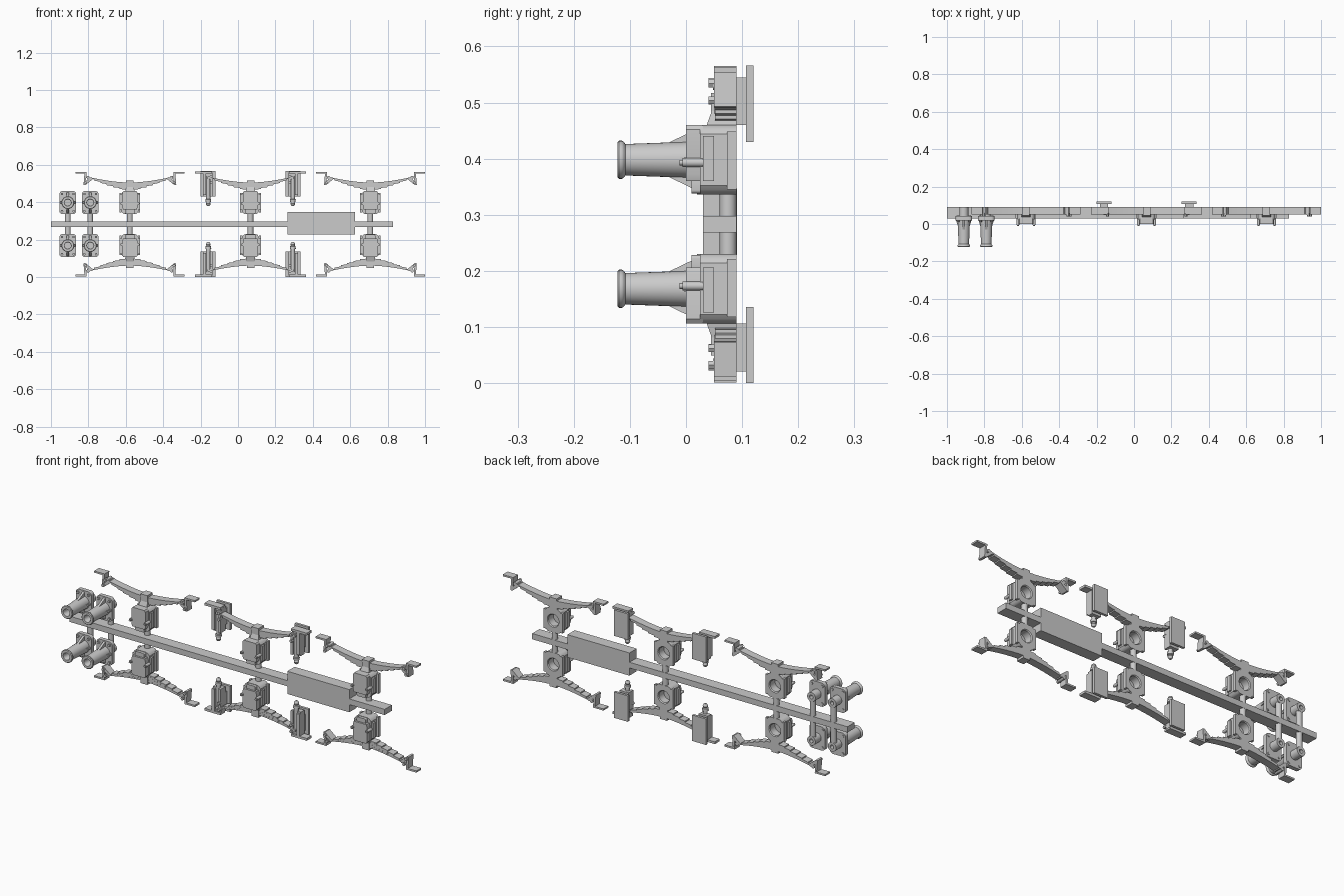
import bpy, bmesh, math
from mathutils import Vector

if "Cube" in bpy.data.objects:
    bpy.data.objects.remove(bpy.data.objects["Cube"])

MID = 0.283            # height of the mirror plane; all local z values are relative to it
AXLES = [-0.578, 0.067, 0.708]
BUFFERS = [-0.91, -0.79]


def loft(bm, rings):
    """Skin equal-length point rings and cap both ends."""
    vs = [[bm.verts.new(p) for p in r] for r in rings]
    n = len(vs[0])
    for a, b in zip(vs, vs[1:]):
        for i in range(n):
            bm.faces.new((a[i], a[(i + 1) % n], b[(i + 1) % n], b[i]))
    bm.faces.new(vs[0])
    bm.faces.new(vs[-1])


def prism(bm, pts, y0, y1):
    """Extrude an x, absolute-z outline along y."""
    loft(bm, [[(x, y, z - MID) for x, z in pts] for y in (y0, y1)])


def box(bm, x0, x1, y0, y1, z0, z1):
    prism(bm, [(x0, z0), (x1, z0), (x1, z1), (x0, z1)], y0, y1)


def circle(r, cx, y, cz, n=32):
    return [(cx + r * math.cos(2 * math.pi * i / n), y,
             cz - MID + r * math.sin(2 * math.pi * i / n)) for i in range(n)]


def lathe_y(bm, prof, cx, cz, n=32):
    loft(bm, [circle(max(r, 0.0005), cx, y, cz, n) for y, r in prof])


def lathe_z(bm, prof, cx, cy, n=20):
    loft(bm, [[(cx + r * math.cos(2 * math.pi * i / n), cy + r * math.sin(2 * math.pi * i / n),
                z - MID) for i in range(n)] for z, r in prof])


def rounded(w, h, r, cz, seg=5):
    pts = []
    for k, (sx, sz) in enumerate([(1, 1), (-1, 1), (-1, -1), (1, -1)]):
        for i in range(seg + 1):
            a = math.pi / 2 * (k + i / seg)
            pts.append((sx * (w - r) + r * math.cos(a), cz + sz * (h - r) + r * math.sin(a)))
    return pts


def finish(bm, name, x=0.0, mirror=True):
    bmesh.ops.recalc_face_normals(bm, faces=bm.faces)
    me = bpy.data.meshes.new(name)
    bm.to_mesh(me)
    bm.free()
    ob = bpy.data.objects.new(name, me)
    ob.location = (x, 0, MID)
    bpy.context.collection.objects.link(ob)
    bpy.ops.object.select_all(action='DESELECT')
    ob.select_set(True)
    bpy.context.view_layer.objects.active = ob
    bpy.ops.object.shade_smooth_by_angle(angle=math.radians(35))
    if mirror:
        m = ob.modifiers.new("mirror_upper_to_lower", 'MIRROR')
        m.use_axis = (False, False, True)
        m.use_clip = False
        m.use_mirror_merge = False
    return ob


# long carrier bar and blank plate
bm = bmesh.new()
box(bm, -1.0, 0.83, 0.03, 0.09, 0.268, 0.298)
finish(bm, "carrier_bar", mirror=False)
bm = bmesh.new()
box(bm, 0.265, 0.625, 0.03, 0.0905, 0.228, 0.347)
finish(bm, "blank_plate", mirror=False)


def make_sprue(x, top):
    bm = bmesh.new()
    lathe_z(bm, [(MID, 0.015), (top, 0.015)], 0, 0.075)
    finish(bm, "sprue_pin", x)


def make_axle_box(x):
    bm = bmesh.new()
    cz, w, h, c, n = 0.398, 0.046, 0.062, 0.094, 48
    outer = []
    for i in range(n):
        a = 2 * math.pi * i / n
        ca, sa = abs(math.cos(a)) + 1e-6, abs(math.sin(a)) + 1e-6
        r = min(w / ca, h / sa, c / (ca + sa))
        outer.append((r * math.cos(a), cz + r * math.sin(a)))
    # body with bearing socket in the back
    rings = [[(px, y, pz - MID) for px, pz in outer] for y in (0.025, 0.09)]
    rings += [circle(0.034, 0, 0.09, cz, n), circle(0.030, 0, 0.085, cz, n),
              circle(0.030, 0, 0.045, cz, n)]
    loft(bm, rings)
    # front cover with sloped lower lip
    prism(bm, [(-0.036, 0.36), (0.036, 0.36), (0.04, 0.372), (0.04, 0.452),
               (0.034, 0.46), (-0.034, 0.46), (-0.04, 0.452), (-0.04, 0.372)], 0.0, 0.03)
    prism(bm, rounded(0.026, 0.014, 0.006, 0.352), 0.01, 0.03)
    for s in (-1, 1):
        # side guides and cover bolts
        box(bm, s * 0.044, s * 0.055, 0.073, 0.09, 0.345, 0.448)
        box(bm, s * 0.038, s * 0.055, 0.03, 0.05, 0.36, 0.44)
        lathe_y(bm, [(-0.012, 0.005), (-0.006, 0.005), (-0.006, 0.008), (0.045, 0.008)],
                s * 0.043, 0.393, 12)
    finish(bm, "axle_box", x)


def make_leaf_spring(x):
    bm = bmesh.new()
    t = 0.0062
    for k in range(6):
        half = 0.226 - 0.034 * k
        us = [half * (-1 + 2 * i / 20) for i in range(21)]
        curve = lambda u: 0.505 + 0.031 * (abs(u) / 0.226) ** 1.7 - k * t
        pts = [(u, curve(u)) for u in us] + [(u, curve(u) - t * 1.05) for u in reversed(us)]
        prism(bm, pts, 0.05 + 0.0004 * k, 0.09)
    # centre buckle and tapered saddle
    box(bm, -0.02, 0.02, 0.045, 0.09, 0.462, 0.517)
    loft(bm, [[(-w, y, z - MID), (w, y, z - MID), (w, 0.09, z - MID), (-w, 0.09, z - MID)]
              for w, y, z in [(0.026, 0.034, 0.452), (0.02, 0.046, 0.485)]])
    # spring eyes
    for s in (-1, 1):
        lathe_y(bm, [(0.048, 0.009), (0.09, 0.009)], s * 0.222, 0.531, 16)
    finish(bm, "leaf_spring", x)


def make_end_bracket(x, s):
    bm = bmesh.new()
    # bent tab, upright and triangular shackle
    shape = [(0.292, 0.562), (0.232, 0.562), (0.234, 0.515), (0.205, 0.535),
             (0.198, 0.524), (0.238, 0.491), (0.248, 0.493), (0.243, 0.553), (0.292, 0.553)]
    prism(bm, [(s * u, z) for u, z in shape], 0.05, 0.09)
    for u, z in ((0.224, 0.534), (0.236, 0.504)):
        lathe_y(bm, [(0.04, 0.008), (0.06, 0.008)], s * u, z, 6)
    finish(bm, "end_spring_bracket", x)


def make_hanger(x, s):
    bm = bmesh.new()
    # rear T-shaped fixing
    box(bm, s * 0.187, s * 0.267, 0.107, 0.12, 0.43, 0.566)
    box(bm, s * 0.205, s * 0.25, 0.085, 0.108, 0.46, 0.545)
    # front column with tab and ridges
    box(bm, s * 0.205, s * 0.297, 0.05, 0.09, 0.553, 0.565)
    box(bm, s * 0.204, s * 0.255, 0.06, 0.09, 0.43, 0.558)
    box(bm, s * 0.238, s * 0.255, 0.05, 0.09, 0.438, 0.558)
    box(bm, s * 0.204, s * 0.216, 0.05, 0.09, 0.43, 0.54)
    # tension rod and nuts
    lathe_z(bm, [(0.38, 0.006), (0.384, 0.010), (0.392, 0.013), (0.40, 0.010), (0.402, 0.015),
                 (0.415, 0.016), (0.417, 0.011), (0.54, 0.011)], s * 0.226, 0.066)
    for z in (0.537, 0.503):
        lathe_y(bm, [(0.04, 0.008), (0.06, 0.008)], s * 0.21, z, 6)
    finish(bm, "middle_spring_hanger", x)


def make_buffer(x):
    bm = bmesh.new()
    cz = 0.398
    # flange and rear boss
    prism(bm, rounded(0.045, 0.062, 0.018, cz), 0.02, 0.042)
    lathe_y(bm, [(0.035, 0.024), (0.09, 0.024), (0.09, 0.010), (0.06, 0.010), (0.06, 0)], 0, cz)
    # hollow barrel with rolled rim
    lathe_y(bm, [(0.03, 0.034), (0.0, 0.032), (-0.108, 0.028), (-0.111, 0.032), (-0.114, 0.034),
                 (-0.119, 0.034), (-0.122, 0.031), (-0.122, 0.019), (-0.118, 0.017),
                 (-0.04, 0.017), (-0.04, 0)], 0, cz)
    # gussets above and below the barrel, and flange bolts
    for s in (-1, 1):
        loft(bm, [[(px, y, cz + s * z - MID) for y, z in
                   ((-0.03, 0.028), (-0.03, 0.031), (0.022, 0.056), (0.022, 0.028))]
                  for px in (-0.006, 0.006)])
        loft(bm, [[(s * u, y, cz + dz - MID) for y, u in
                   ((-0.01, 0.028), (-0.01, 0.032), (0.022, 0.042), (0.022, 0.028))]
                  for dz in (-0.005, 0.005)])
        for q in (-1, 1):
            lathe_y(bm, [(0.011, 0.007), (0.045, 0.007)], s * 0.031, cz + q * 0.046, 6)
    finish(bm, "buffer", x)


for cx in AXLES:
    make_sprue(cx, 0.35)
    make_axle_box(cx)
    make_leaf_spring(cx)
    for side in (-1, 1):
        (make_hanger if cx == AXLES[1] else make_end_bracket)(cx, side)
for cx in BUFFERS:
    make_sprue(cx, 0.385)
    make_buffer(cx)
